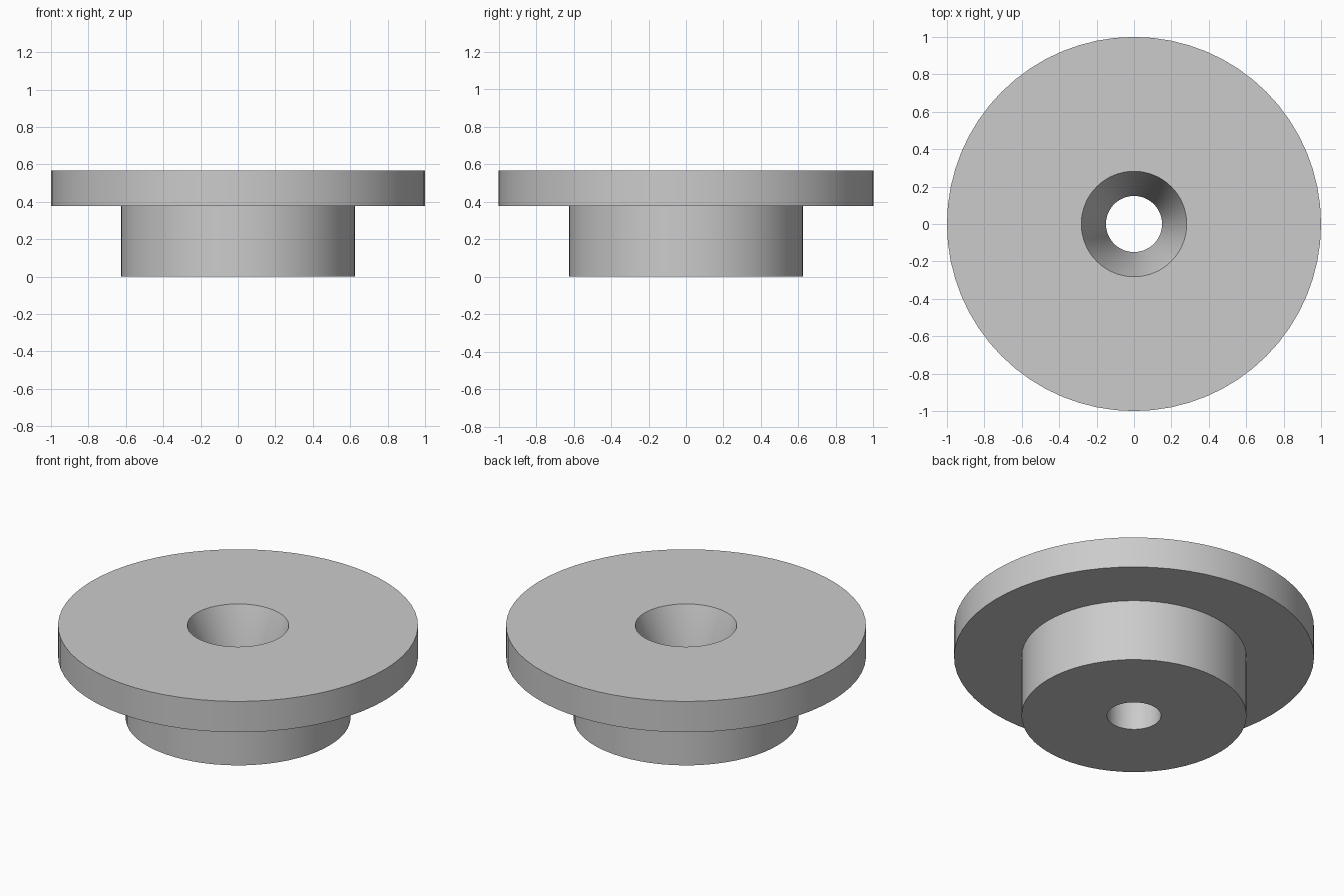
import bpy
import bmesh
from math import cos, sin, tau, radians

SEGMENTS = 64

cube = bpy.data.objects.get("Cube")
if cube:
    bpy.data.objects.remove(cube, do_unlink=True)

# Plain grey material
grey = bpy.data.materials.new("plain_grey")
grey.use_nodes = True
colour = (0.6, 0.6, 0.6, 1.0)
grey.diffuse_color = colour
grey.node_tree.nodes["Principled BSDF"].inputs["Base Color"].default_value = colour


def lathe(name, profile):
    """Revolve a closed (radius, z) profile, counter-clockwise, around z."""
    bm = bmesh.new()
    rings = [[bm.verts.new((r * cos(tau * i / SEGMENTS), r * sin(tau * i / SEGMENTS), z))
              for i in range(SEGMENTS)] for r, z in profile]
    for low, high in zip(rings, rings[1:] + rings[:1]):
        for i in range(SEGMENTS):
            j = (i + 1) % SEGMENTS
            bm.faces.new((low[i], low[j], high[j], high[i]))
    bmesh.ops.recalc_face_normals(bm, faces=bm.faces)
    mesh = bpy.data.meshes.new(name)
    bm.to_mesh(mesh)
    bm.free()
    mesh.materials.append(grey)
    obj = bpy.data.objects.new(name, mesh)
    bpy.context.collection.objects.link(obj)
    return obj


# Wide flange on a narrower hub, with a tapered hole through both
flanged_bushing = lathe("flanged_bushing", [
    (0.15, 0.0), (0.625, 0.0),      # hub underside
    (0.625, 0.378), (1.0, 0.378),   # hub wall and flange underside
    (1.0, 0.567), (0.282, 0.567),   # flange rim and top
    (0.15, 0.19),                   # taper down to the straight bore
])

bpy.ops.object.select_all(action="DESELECT")
flanged_bushing.select_set(True)
bpy.context.view_layer.objects.active = flanged_bushing
bpy.ops.object.shade_smooth_by_angle(angle=radians(30))
